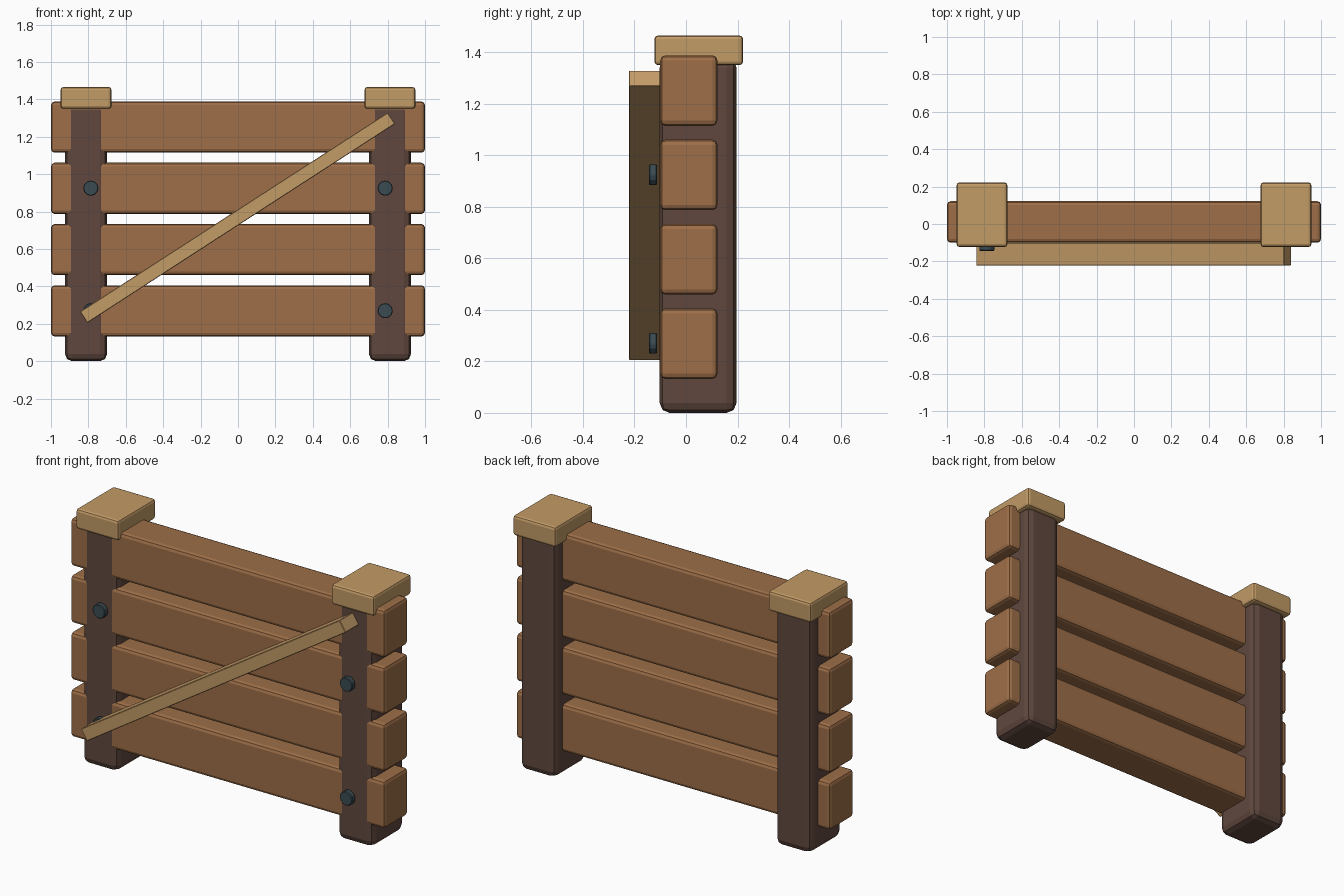
import bpy, bmesh, math
from mathutils import Matrix

if "Cube" in bpy.data.objects:
    bpy.data.objects.remove(bpy.data.objects["Cube"], do_unlink=True)


def material(name, rgb):
    m = bpy.data.materials.new(name)
    m.use_nodes = True
    col = (*rgb, 1.0)
    m.diffuse_color = col
    bsdf = m.node_tree.nodes["Principled BSDF"]
    bsdf.inputs["Base Color"].default_value = col
    bsdf.inputs["Roughness"].default_value = 0.8
    return m


plank_wood = material("plank brown", (0.34, 0.157, 0.064))
post_wood = material("dark post brown", (0.115, 0.064, 0.048))
pale_wood = material("pale wood", (0.54, 0.325, 0.132))
iron = material("dark iron", (0.043, 0.07, 0.086))


def finish(name, bm, mat, bevel=0.0, segments=2):
    me = bpy.data.meshes.new(name)
    bm.to_mesh(me)
    bm.free()
    me.materials.append(mat)
    ob = bpy.data.objects.new(name, me)
    bpy.context.collection.objects.link(ob)
    if bevel:
        mod = ob.modifiers.new("soft edges", 'BEVEL')
        mod.width = bevel
        mod.segments = segments
        mod.limit_method = 'ANGLE'
    return ob


def box(name, lo, hi, mat, bevel=0.0, segments=2):
    """Bevelled box between two corners."""
    bm = bmesh.new()
    size = [h - l for l, h in zip(lo, hi)]
    mid = [(h + l) / 2 for l, h in zip(lo, hi)]
    bmesh.ops.create_cube(bm, size=1.0, matrix=Matrix.Translation(mid) @ Matrix.Diagonal((*size, 1)))
    return finish(name, bm, mat, bevel, segments)


# Four horizontal planks
for i in range(4):
    z = 0.132 + i * 0.3275
    box(f"plank_{i + 1}", (-1, -0.10, z), (1, 0.122, z + 0.274), plank_wood, 0.02)

# Posts, caps and bolts on both sides
for side, s in (("left", 1), ("right", -1)):
    x = s * 0.8125
    box(f"{side}_post", (x - 0.1125, -0.102, 0), (x + 0.1125, 0.196, 1.38), post_wood, 0.038)
    box(f"{side}_post_cap", (x - 0.136, -0.123, 1.35), (x + 0.136, 0.222, 1.466), pale_wood, 0.015)
    for level, z in (("lower", 0.27), ("upper", 0.925)):
        bm = bmesh.new()
        bmesh.ops.create_cone(bm, cap_ends=True, segments=12, radius1=0.041, radius2=0.041, depth=0.032,
                              matrix=Matrix.Translation((s * 0.787, -0.128, z)) @ Matrix.Rotation(math.pi / 2, 4, 'X'))
        finish(f"{side}_{level}_bolt", bm, iron, 0.004, 1)

# Diagonal brace across the front
bm = bmesh.new()
bmesh.ops.create_cube(bm, size=1.0, matrix=Matrix.Translation((-0.0025, -0.161, 0.767))
                      @ Matrix.Rotation(math.radians(-32.9), 4, 'Y')
                      @ Matrix.Diagonal((1.96, 0.122, 0.072, 1)))
finish("diagonal_brace", bm, pale_wood, 0.003, 1)
